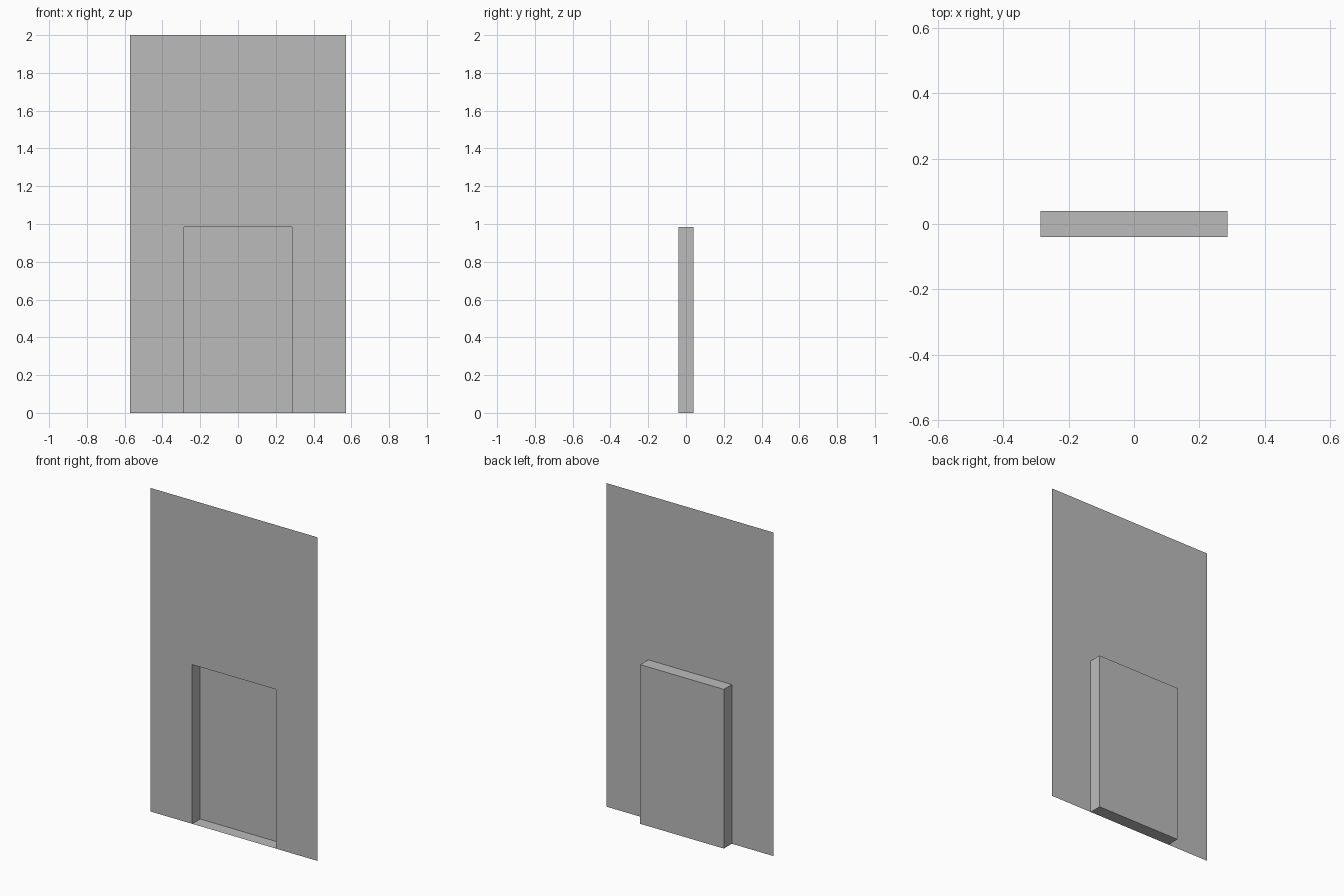
import bpy, bmesh

cube = bpy.data.objects.get("Cube")
if cube:
    bpy.data.objects.remove(cube)

HALF_W, HEIGHT = 0.571, 2.0
DOOR_W, DOOR_H = 0.286, 0.984
FRONT, BACK = -0.039, 0.039

grey = bpy.data.materials.new("plain grey")
grey.use_nodes = True
colour = (0.5, 0.5, 0.5, 1)
grey.diffuse_color = colour
grey.node_tree.nodes["Principled BSDF"].inputs["Base Color"].default_value = colour


def make_object(name, bm):
    mesh = bpy.data.meshes.new(name)
    bm.to_mesh(mesh)
    bm.free()
    mesh.materials.append(grey)
    obj = bpy.data.objects.new(name, mesh)
    bpy.context.collection.objects.link(obj)
    return obj


# Thin wall sheet, one outline running around the doorway
outline = [(-HALF_W, 0), (-DOOR_W, 0), (-DOOR_W, DOOR_H), (DOOR_W, DOOR_H),
           (DOOR_W, 0), (HALF_W, 0), (HALF_W, HEIGHT), (-HALF_W, HEIGHT)]
bm = bmesh.new()
bm.faces.new([bm.verts.new((x, FRONT, z)) for x, z in outline])
make_object("wall", bm)

# Doorway recess: a box behind the wall, open at the front, seen from inside
bm = bmesh.new()
bmesh.ops.create_cube(bm, size=1)
for v in bm.verts:
    v.co = (v.co.x * 2 * DOOR_W, v.co.y * (BACK - FRONT), (v.co.z + 0.5) * DOOR_H)
bm.normal_update()
bmesh.ops.delete(bm, geom=[f for f in bm.faces if f.normal.y < -0.5], context='FACES')
bmesh.ops.reverse_faces(bm, faces=bm.faces[:])
make_object("doorway_recess", bm)
